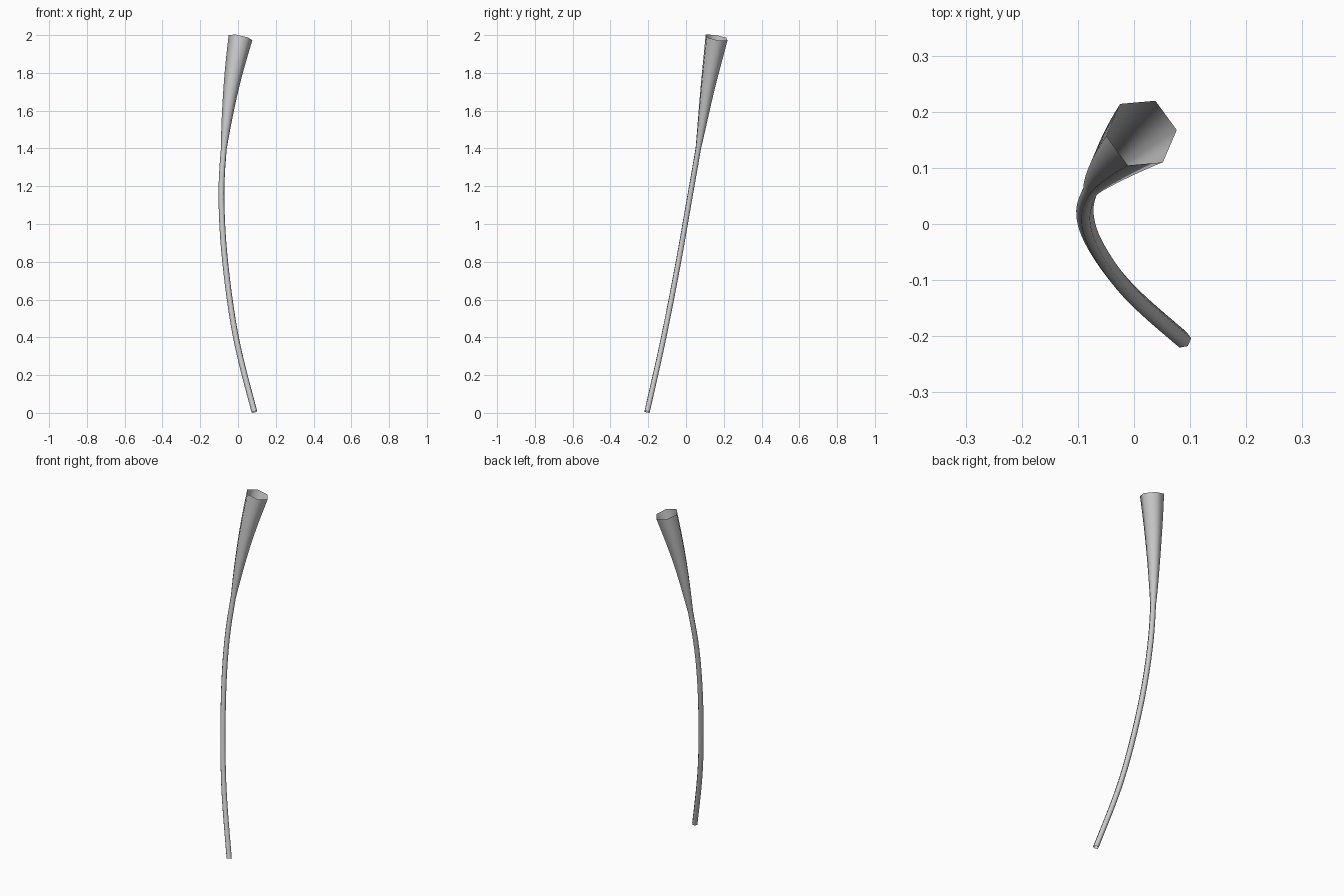
import bpy, bmesh, math
from mathutils import Vector

if "Cube" in bpy.data.objects:
    bpy.data.objects.remove(bpy.data.objects["Cube"])

SIDES = 6
STEPS = 6          # rings per path span
PHASE = math.radians(7)

# Centre line and radius: a thin bent stem that flares into an open mouth
PATH = [(0.087, -0.206, 0.005, 0.0155),
        (-0.011, -0.118, 0.40, 0.0155),
        (-0.068, -0.040, 0.80, 0.0155),
        (-0.0875, 0.018, 1.13, 0.0155),
        (-0.075, 0.065, 1.40, 0.0155),
        (-0.038, 0.113, 1.71, 0.040),
        (0.0135, 0.162, 1.987, 0.0645)]
pts = [Vector(p[:3]) for p in PATH]
radii = [p[3] for p in PATH]
ext = [2 * pts[0] - pts[1] + Vector((0.012, 0, 0))] + pts + [2 * pts[-1] - pts[-2] + Vector((0.015, 0, 0))]


def spline(i, t):
    """Catmull-Rom point and direction on span i."""
    a, b, c, d = ext[i:i + 4]
    k1, k2, k3 = c - a, 2 * a - 5 * b + 4 * c - d, 3 * b - a - 3 * c + d
    return (2 * b + k1 * t + k2 * t * t + k3 * t ** 3) / 2, (k1 + 2 * k2 * t + 3 * k3 * t * t).normalized()


# Six-sided open tube swept along the centre line
bm = bmesh.new()
rings = []
spans = len(pts) - 1
for n in range(spans * STEPS + 1):
    i = min(n // STEPS, spans - 1)
    t = n / STEPS - i
    centre, tan = spline(i, t)
    r = radii[i] + (radii[i + 1] - radii[i]) * t
    u = Vector((math.cos(PHASE), math.sin(PHASE), 0))
    u = (u - tan * u.dot(tan)).normalized()
    v = tan.cross(u)
    angles = [2 * math.pi * k / SIDES for k in range(SIDES)]
    rings.append([bm.verts.new(centre + r * (u * math.cos(a) + v * math.sin(a))) for a in angles])
for lo, hi in zip(rings, rings[1:]):
    for k in range(SIDES):
        j = (k + 1) % SIDES
        bm.faces.new((lo[k], lo[j], hi[j], hi[k])).smooth = True

mesh = bpy.data.meshes.new("flared_stem")
bm.to_mesh(mesh)
bm.free()
bpy.context.collection.objects.link(bpy.data.objects.new("flared_stem", mesh))
